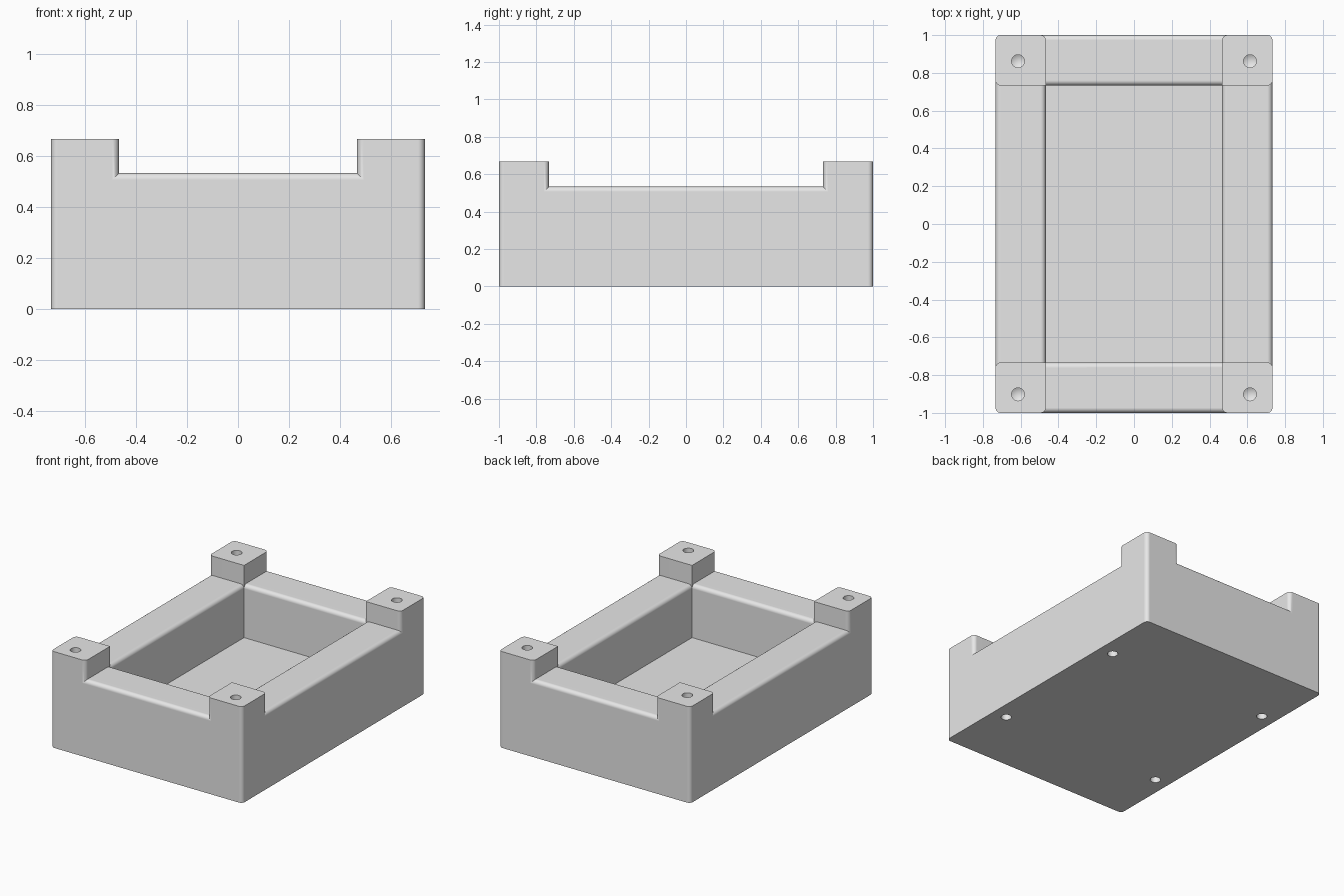
import bpy, bmesh, math
from mathutils import Vector

X, Y, H = 0.733, 1.0, 0.667          # outer half sizes and full height
PX, PY = 0.467, 0.733                # pocket half sizes
RIM, FLOOR, R = 0.533, 0.167, 0.027  # rim height, floor height, fillet radius
HOLE_R = 0.034

cube = bpy.data.objects.get("Cube")
if cube:
    bpy.data.objects.remove(cube, do_unlink=True)

grey = bpy.data.materials.new("light grey")
grey.use_nodes = True
grey.diffuse_color = (0.8, 0.8, 0.8, 1)
grey.node_tree.nodes["Principled BSDF"].inputs["Base Color"].default_value = (0.8, 0.8, 0.8, 1)


def finish(bm, name):
    """Turn a bmesh into a scene object."""
    bmesh.ops.recalc_face_normals(bm, faces=bm.faces)
    mesh = bpy.data.meshes.new(name)
    bm.to_mesh(mesh)
    bm.free()
    mesh.materials.append(grey)
    obj = bpy.data.objects.new(name, mesh)
    bpy.context.collection.objects.link(obj)
    return obj


def make_body():
    """Solid block with four raised corner posts and rounded outer edges."""
    bm = bmesh.new()
    bmesh.ops.create_cube(bm, size=1)
    for v in bm.verts:
        v.co = Vector((v.co.x * 2 * X, v.co.y * 2 * Y, (v.co.z + 0.5) * RIM))
    for axis, pos in ((0, PX), (1, PY)):
        for s in (-1, 1):
            point, normal = Vector(), Vector()
            point[axis], normal[axis] = s * pos, 1
            bmesh.ops.bisect_plane(bm, geom=bm.verts[:] + bm.edges[:] + bm.faces[:],
                                   plane_co=point, plane_no=normal)
    # Corner posts
    corners = []
    for f in bm.faces:
        c = f.calc_center_median()
        if f.normal.z > 0.9 and abs(c.x) > PX and abs(c.y) > PY:
            corners.append(f)
    posts = bmesh.ops.extrude_discrete_faces(bm, faces=corners)["faces"]
    for f in posts:
        for v in f.verts:
            v.co.z = H
    bmesh.ops.recalc_face_normals(bm, faces=bm.faces)
    bmesh.ops.dissolve_limit(bm, angle_limit=0.01, verts=bm.verts, edges=bm.edges)

    # Round the upright corners and the rim outline, not the post tops or base
    def outline(e):
        a, b = (v.co for v in e.verts)
        outer = any(abs(abs(a[i]) - n) < 1e-4 and abs(a[i] - b[i]) < 1e-4
                    for i, n in ((0, X), (1, Y)))
        return outer and 0.01 < (a.z + b.z) / 2 < H - 0.01
    bmesh.ops.bevel(bm, geom=[e for e in bm.edges if outline(e)], offset=R,
                    offset_type='OFFSET', segments=6, profile=0.5,
                    affect='EDGES', clamp_overlap=False)
    return finish(bm, "enclosure_base")


def pocket_cutter(name, half_width, half_length, along_x):
    """Pocket profile with a flared mouth, extruded along one axis."""
    side = [(half_width, FLOOR)]
    for i in range(7):
        a = math.pi / 2 * i / 6
        side.append((half_width + R * (1 - math.cos(a)), RIM - R + R * math.sin(a)))
    side.append((half_width + R, RIM + 0.06))
    profile = side + [(-w, z) for w, z in reversed(side)]
    bm = bmesh.new()
    verts = [bm.verts.new((-half_length, w, z) if along_x else (w, -half_length, z))
             for w, z in profile]
    face = bm.faces.new(verts)
    new = bmesh.ops.extrude_face_region(bm, geom=[face], use_keep_orig=True)["geom"]
    step = Vector((2 * half_length, 0, 0) if along_x else (0, 2 * half_length, 0))
    bmesh.ops.translate(bm, vec=step, verts=[g for g in new if isinstance(g, bmesh.types.BMVert)])
    return finish(bm, name)


def hole_cutter(name, x, y, z, direction, depth):
    """Drilled blind hole with a pointed end, entering at height z."""
    bm = bmesh.new()
    n = 24
    rings = [[bm.verts.new((x + HOLE_R * math.cos(2 * math.pi * i / n),
                            y + HOLE_R * math.sin(2 * math.pi * i / n), h))
              for i in range(n)]
             for h in (z - direction * 0.05, z + direction * depth)]
    tip = bm.verts.new((x, y, z + direction * (depth + 0.02)))
    bm.faces.new(rings[0])
    for i in range(n):
        j = (i + 1) % n
        bm.faces.new((rings[0][i], rings[0][j], rings[1][j], rings[1][i]))
        bm.faces.new((rings[1][i], rings[1][j], tip))
    return finish(bm, name)


body = make_body()
cutters = [pocket_cutter("pocket_cutter_long", PX, PY, False),
           pocket_cutter("pocket_cutter_cross", PY, PX, True)]
for sx in (-1, 1):
    # Screw holes in the posts, then mounting holes in the underside
    for y in (0.862, -0.902):
        cutters.append(hole_cutter("post_hole_cutter", sx * 0.614, y, H, -1, 0.25))
    for y in (0.533, -0.533):
        cutters.append(hole_cutter("base_hole_cutter", sx * 0.627, y, 0, 1, 0.15))

bpy.ops.object.select_all(action='DESELECT')
body.select_set(True)
bpy.context.view_layer.objects.active = body
for cutter in cutters:
    mod = body.modifiers.new("cut", 'BOOLEAN')
    mod.operation, mod.solver, mod.object = 'DIFFERENCE', 'EXACT', cutter
    bpy.ops.object.modifier_apply(modifier=mod.name)
for cutter in cutters:
    bpy.data.objects.remove(cutter, do_unlink=True)

# Smooth fillets, crisp edges
bpy.ops.object.shade_smooth_by_angle(angle=math.radians(30))
weighted = body.modifiers.new("weighted normals", 'WEIGHTED_NORMAL')
weighted.keep_sharp = True
